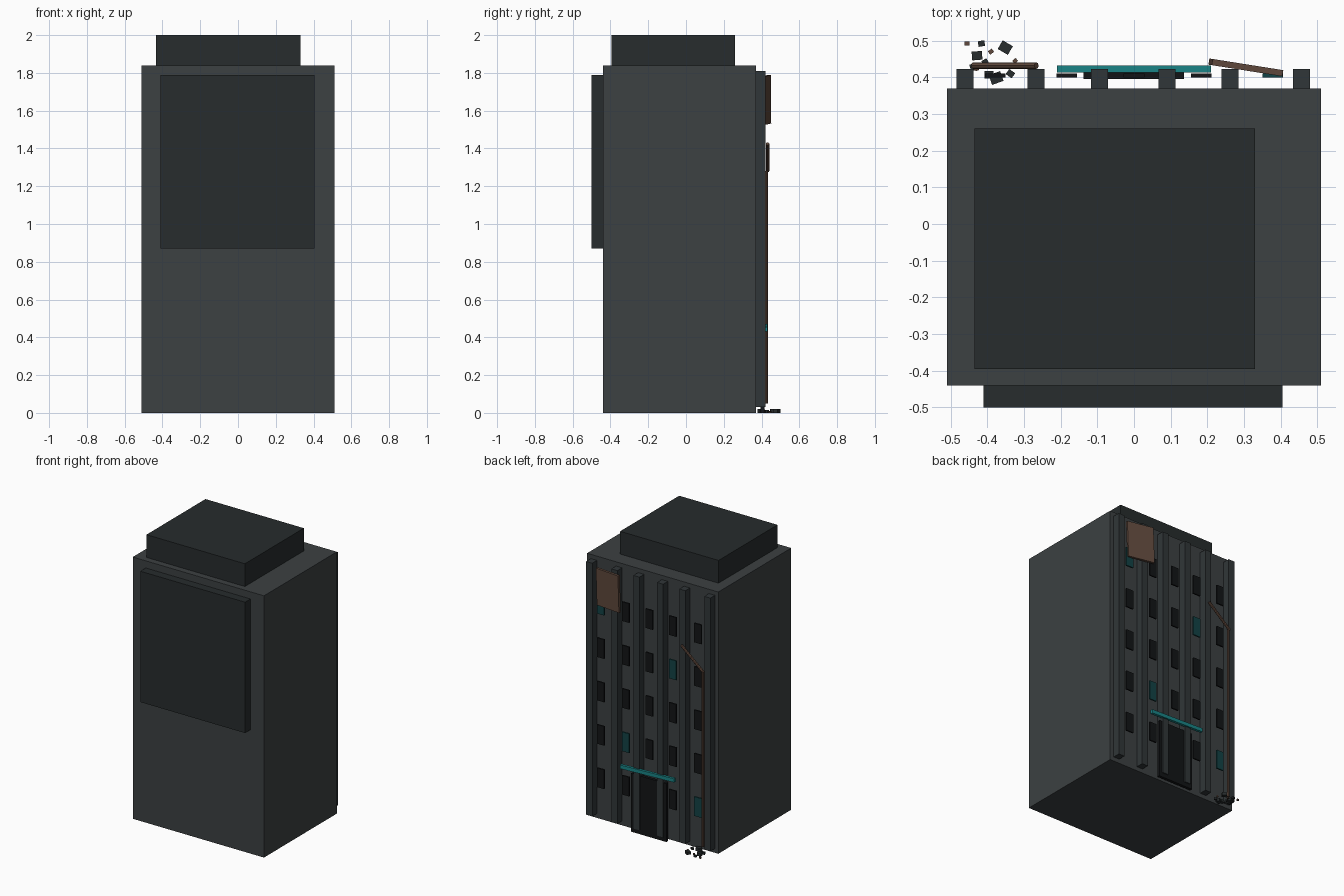
import bpy, math
from mathutils import Vector

if "Cube" in bpy.data.objects:
    bpy.data.objects.remove(bpy.data.objects["Cube"])


def material(name, r, g, b):
    m = bpy.data.materials.new(name)
    m.diffuse_color = (r, g, b, 1)
    m.use_nodes = True
    m.node_tree.nodes["Principled BSDF"].inputs["Base Color"].default_value = m.diffuse_color
    return m


CONCRETE = material("concrete", 0.045, 0.052, 0.054)
SLATE = material("dark_slate", 0.020, 0.025, 0.026)
TRIM = material("trim", 0.030, 0.037, 0.040)
BLACK = material("black_glass", 0.006, 0.007, 0.008)
GLOW = material("teal_glass", 0.006, 0.055, 0.060)
TEAL = material("teal_sign", 0.010, 0.230, 0.240)
RUST = material("rust", 0.115, 0.065, 0.045)


def box(name, centre, size, mat, rot=(0, 0, 0)):
    bpy.ops.mesh.primitive_cube_add(size=1, location=centre, rotation=rot)
    o = bpy.context.object
    o.name = name
    o.scale = size
    bpy.ops.object.transform_apply(location=False, rotation=False, scale=True)
    o.data.materials.append(mat)
    return o


def span(name, x, y, z, mat):
    lo, hi = Vector((x[0], y[0], z[0])), Vector((x[1], y[1], z[1]))
    return box(name, (lo + hi) / 2, hi - lo, mat)


def pipe(name, a, b, radius, mat):
    a, b = Vector(a), Vector(b)
    bpy.ops.mesh.primitive_cylinder_add(vertices=8, radius=radius, depth=(b - a).length,
                                        location=(a + b) / 2)
    o = bpy.context.object
    o.name = name
    o.rotation_euler = (b - a).to_track_quat('Z', 'Y').to_euler()
    o.data.materials.append(mat)


# Main masses
span("tower_body", (-0.51, 0.51), (-0.44, 0.37), (0, 1.84), CONCRETE)
span("roof_block", (-0.435, 0.33), (-0.395, 0.26), (1.84, 2.0), SLATE)
span("front_panel", (-0.41, 0.405), (-0.50, -0.44), (0.87, 1.79), SLATE)

# Vertical ribs on the back
for i, x in enumerate((-0.461, -0.267, -0.094, 0.09, 0.262, 0.457)):
    span(f"rib_{i}", (x - 0.0235, x + 0.0235), (0.37, 0.422), (0.03, 1.81), TRIM)

# Window grid, a few lit in teal, with the door in place of the lowest middle one
lit = {(4, 4), (3, 1), (1, 3), (0, 0)}
for c in range(5):
    for r in range(5):
        if (c, r) == (2, 0):
            continue
        x = (-0.378, -0.183, 0, 0.183, 0.378)[c]
        box(f"window_{c}_{r}", (x, 0.405, 0.307 + 0.305 * r), (0.056, 0.01, 0.135),
            GLOW if (c, r) in lit else BLACK)

# Door and the crooked sign bar above it
span("door", (-0.138, 0.136), (0.395, 0.415), (0, 0.41), BLACK)
box("sign_bar", (0, 0.423, 0.45), (0.42, 0.019, 0.026), TEAL, (0, math.radians(2), 0))

# Loose rusty board
box("loose_board", (0.305, 0.427, 1.657), (0.195, 0.017, 0.257), RUST,
    (0, math.radians(2), math.radians(-9)))

# Broken drainpipe
pipe("drainpipe", (-0.43, 0.426, 0.05), (-0.43, 0.426, 1.28), 0.009, RUST)
pipe("broken_pipe", (-0.438, 0.432, 1.28), (-0.266, 0.432, 1.425), 0.009, RUST)

# Rubble at the foot of the pipe: x, y, size, turn, rusty
rubble = [(-0.455, 0.492, 0.014, 0, 1), (-0.416, 0.492, 0.018, 10, 0),
          (-0.428, 0.459, 0.028, 5, 0), (-0.351, 0.481, 0.032, -30, 0),
          (-0.39, 0.47, 0.013, 35, 1), (-0.376, 0.398, 0.033, 20, 0),
          (-0.337, 0.410, 0.020, -35, 0), (-0.324, 0.445, 0.012, 40, 1),
          (-0.395, 0.407, 0.024, 0, 0), (-0.406, 0.442, 0.016, 30, 0),
          (-0.436, 0.428, 0.022, 15, 0)]
for i, (x, y, s, turn, rusty) in enumerate(rubble):
    h = min(s * 0.7, 0.02)
    box(f"rubble_{i}", (x, y, h / 2), (s, s * 0.85, h), RUST if rusty else SLATE,
        (0, 0, math.radians(turn)))
